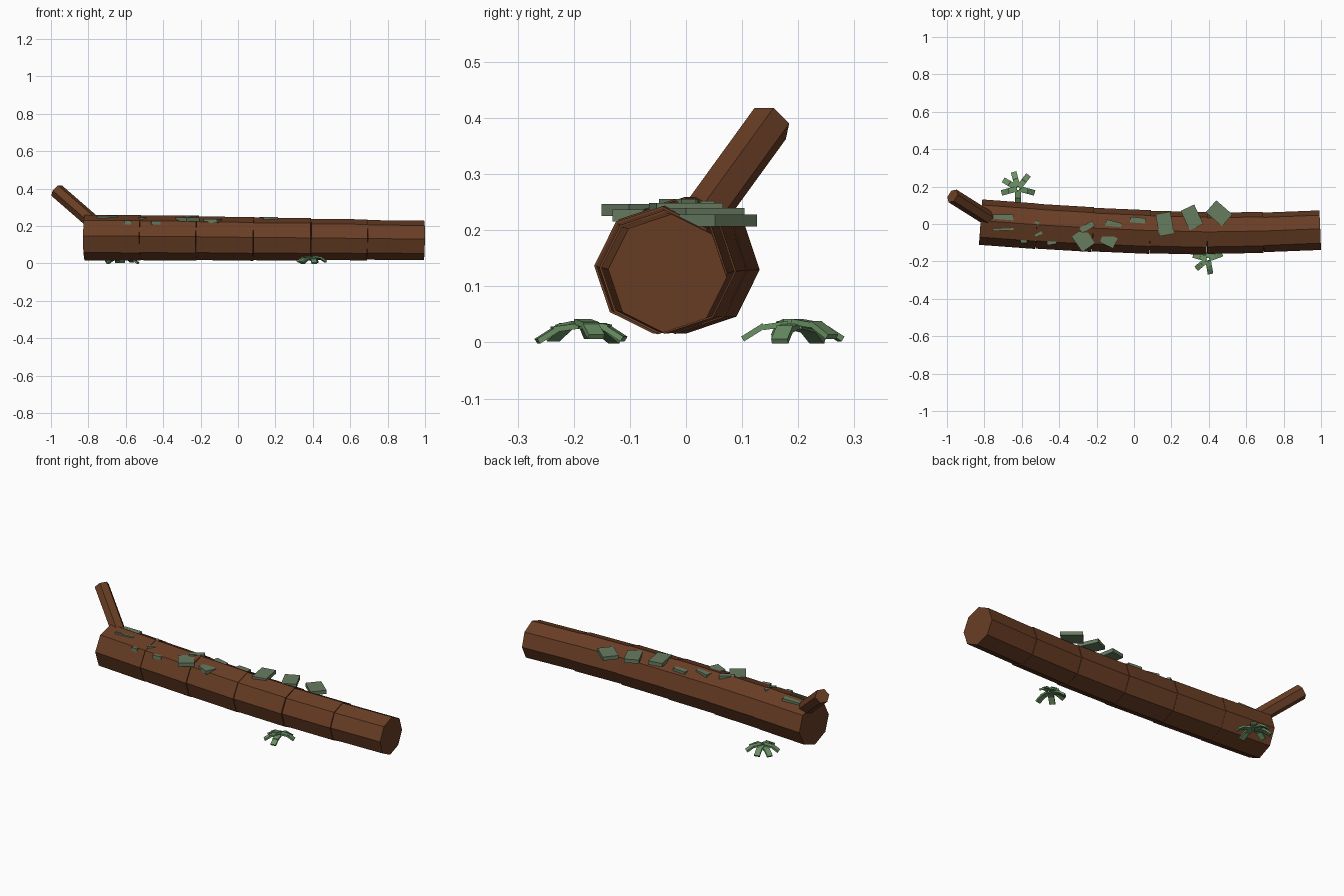
import bpy
import bmesh
from math import radians, sin, cos
from mathutils import Matrix, Vector

if "Cube" in bpy.data.objects:
    bpy.data.objects.remove(bpy.data.objects["Cube"])


def material(name, rgb):
    m = bpy.data.materials.new(name)
    m.use_nodes = True
    m.diffuse_color = (*rgb, 1)
    m.node_tree.nodes["Principled BSDF"].inputs["Base Color"].default_value = (*rgb, 1)
    return m


BARK = material("brown bark", (0.14, 0.047, 0.018))
MOSS = material("grey green moss", (0.135, 0.2, 0.118))
LEAF = material("leaf green", (0.145, 0.28, 0.127))


def finish(bm, name, mat):
    mesh = bpy.data.meshes.new(name)
    bm.to_mesh(mesh)
    bm.free()
    mesh.materials.append(mat)
    obj = bpy.data.objects.new(name, mesh)
    bpy.context.collection.objects.link(obj)
    return obj


def prism(name, a, b, r, sides, mat, roll=0):
    """Straight prism from a to b, one corner turned by roll from straight up."""
    a, b = Vector(a), Vector(b)
    axis = (b - a).normalized()
    side = Vector((0, 0, 1)).cross(axis).normalized()
    basis = Matrix((axis.cross(side), side, axis)).transposed().to_4x4()
    place = Matrix.Translation((a + b) / 2) @ basis @ Matrix.Rotation(radians(roll), 4, "Z")
    bm = bmesh.new()
    bmesh.ops.create_cone(bm, cap_ends=True, segments=sides, radius1=r, radius2=r,
                          depth=(b - a).length, matrix=place)
    return finish(bm, name, mat)


def add_box(bm, place, size):
    bmesh.ops.create_cube(bm, size=1, matrix=place @ Matrix.Diagonal((*size, 1)))


# Curved trunk: overlapping octagonal segments that narrow to the right
joints = [(-0.82, 0.01, 0.138), (-0.52, -0.012, 0.137), (-0.22, -0.03, 0.135),
          (0.085, -0.043, 0.131), (0.39, -0.05, 0.129), (0.69, -0.045, 0.126),
          (0.995, -0.033, 0.123)]
radii = [0.122, 0.12, 0.117, 0.114, 0.11, 0.106]
for i, r in enumerate(radii):
    prism(f"trunk_segment_{i + 1}", joints[i], joints[i + 1], r, 8, BARK, roll=4)

# Broken branch stub
prism("branch", (-0.74, 0.005, 0.19), (-0.97, 0.15, 0.39), 0.04, 6, BARK)


def trunk_top(x, y):
    """Height of the trunk surface over a point near its ridge."""
    i = max(k for k in range(6) if joints[k][0] <= x or k == 0)
    a, b = Vector(joints[i]), Vector(joints[i + 1])
    c = a.lerp(b, (x - a.x) / (b.x - a.x))
    off = abs(y - c.y)
    drop = 0.414 * off if off < 0.7 * radii[i] else 2.414 * off - 1.41 * radii[i]
    return c.z + radii[i] - drop


# Moss slabs lying proud of the bark: x, y, z, turn, width, depth
slabs = [(0.165, 0.0, 0.238, 10, 0.08, 0.12), (0.31, 0.035, 0.229, 25, 0.08, 0.115),
         (0.455, 0.057, 0.217, 49, 0.085, 0.115), (-0.27, -0.085, 0.236, 35, 0.085, 0.1),
         (-0.135, -0.087, 0.226, -25, 0.08, 0.06)]
for i, (x, y, z, turn, w, d) in enumerate(slabs):
    bm = bmesh.new()
    add_box(bm, Matrix.Translation((x, y, z)) @ Matrix.Rotation(radians(turn), 4, "Z"),
            (w, d, 0.021))
    finish(bm, f"moss_slab_{i + 1}", MOSS)

# Small moss patches mostly sunk in the bark: x, y, turn, width, depth
patches = [(-0.11, -0.003, -15, 0.085, 0.035), (0.02, 0.02, -5, 0.08, 0.03),
           (-0.25, -0.015, 30, 0.08, 0.03), (-0.7, 0.033, 0, 0.11, 0.035),
           (-0.7, -0.03, 3, 0.11, 0.01), (-0.44, -0.1, 10, 0.05, 0.02),
           (-0.51, -0.055, 30, 0.04, 0.015), (-0.52, 0.005, 50, 0.025, 0.02),
           (-0.59, -0.093, 0, 0.035, 0.015)]
for i, (x, y, turn, w, d) in enumerate(patches):
    bm = bmesh.new()
    place = Matrix.Translation((x, y, trunk_top(x, y) - 0.004))
    add_box(bm, place @ Matrix.Rotation(radians(turn), 4, "Z"), (w, d, 0.02))
    finish(bm, f"moss_patch_{i + 1}", MOSS)


def leaf_cluster(name, x, y, angles, reach):
    """Ground plant: each arm has a flat inner leaf and a drooping outer leaf."""
    bm = bmesh.new()
    for i, angle in enumerate(angles):
        arm = Matrix.Translation((x, y, 0)) @ Matrix.Rotation(radians(angle), 4, "Z")
        lift = 0.034 - 0.004 * (i % 3)
        for dist, z, droop in ((0.03, lift, 8), (reach, lift - 0.012, 32)):
            add_box(bm, arm @ Matrix.Translation((dist, 0, z))
                    @ Matrix.Rotation(radians(droop), 4, "Y"), (0.045, 0.03, 0.01))
    finish(bm, name, LEAF)


leaf_cluster("back_leaves", -0.62, 0.19, (52, 105, 150, 195, 270, 345), 0.07)
leaf_cluster("front_leaves", 0.395, -0.187, (20, 75, 130, 165, 220, 280), 0.06)
